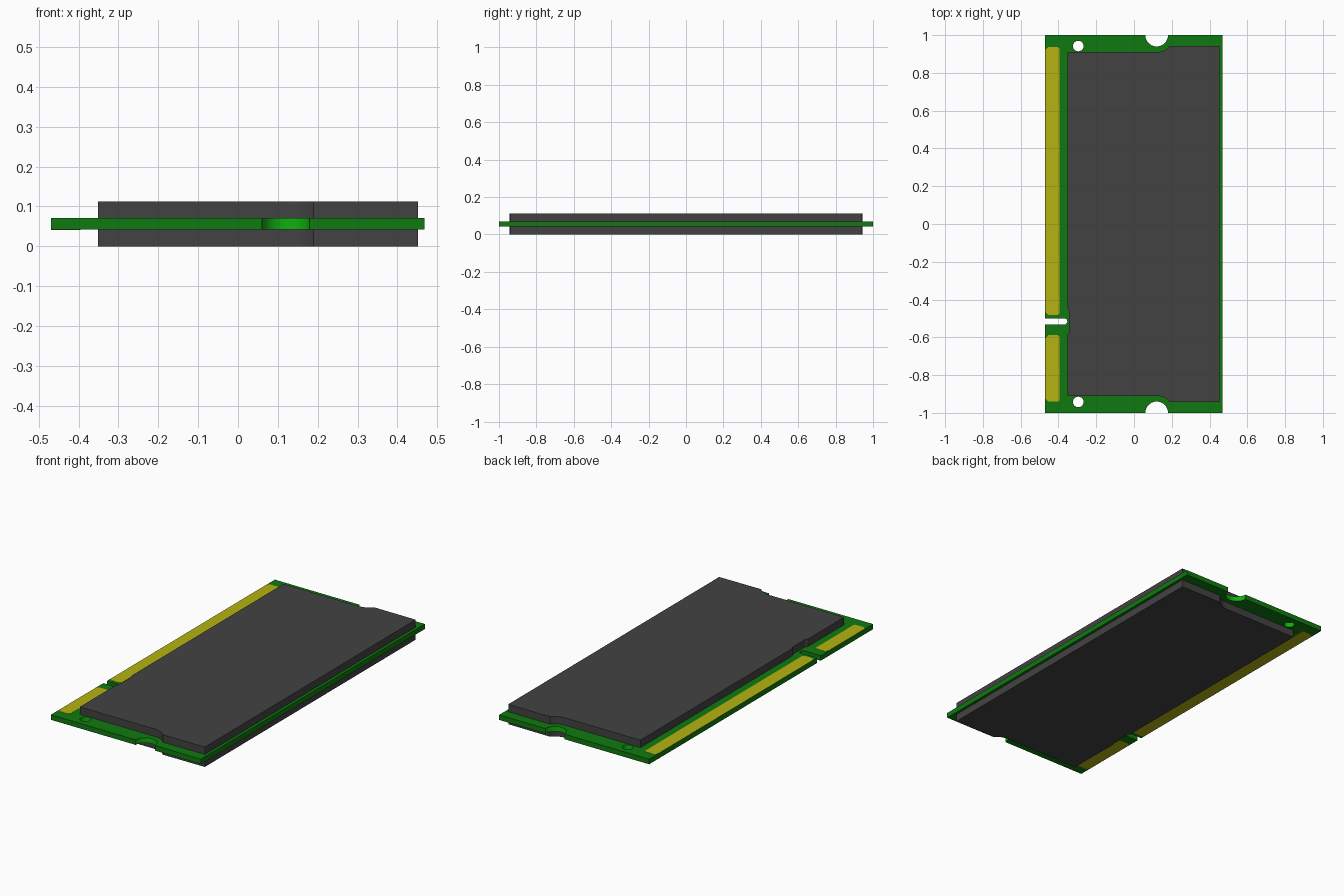
import bpy
import bmesh
import math
from mathutils import Vector

if "Cube" in bpy.data.objects:
    bpy.data.objects.remove(bpy.data.objects["Cube"], do_unlink=True)


def material(name, rgb):
    m = bpy.data.materials.new(name)
    m.use_nodes = True
    m.diffuse_color = (*rgb, 1)
    m.node_tree.nodes["Principled BSDF"].inputs["Base Color"].default_value = (*rgb, 1)
    return m


GREEN = material("board green", (0.005, 0.195, 0.005))
LIGHT_GREEN = material("cutout light green", (0.005, 0.43, 0.005))
GOLD = material("contact gold", (0.46, 0.45, 0.006))
GREY = material("spreader grey", (0.055, 0.055, 0.055))

# Main heights and cutout positions
Z_BOARD, Z_BOARD_TOP, Z_TOP = 0.042, 0.0705, 0.1125
NOTCH_X, NOTCH_R = 0.12, 0.06
HOLE_X, HOLE_Y, HOLE_R = -0.295, 0.942, 0.028


def arc(cx, cy, r, a0, a1, n=16):
    """Points on an arc, angles in degrees."""
    return [(cx + r * math.cos(math.radians(a0 + (a1 - a0) * i / n)),
             cy + r * math.sin(math.radians(a0 + (a1 - a0) * i / n)))
            for i in range(n + 1)]


def slab(name, loops, z0, z1, mats):
    """Extrude an outline (first loop) with holes (other loops) from z0 to z1."""
    bm = bmesh.new()
    edges = []
    for loop in loops:
        vs = [bm.verts.new((x, y, z0)) for x, y in loop]
        edges += [bm.edges.new((vs[i - 1], vs[i])) for i in range(len(vs))]
    if len(loops) == 1:
        bm.faces.new(vs)
    else:
        bmesh.ops.triangle_fill(bm, use_beauty=True, use_dissolve=False, edges=edges)
    ext = bmesh.ops.extrude_face_region(bm, geom=bm.faces[:], use_keep_orig=True)
    top = [g for g in ext["geom"] if isinstance(g, bmesh.types.BMVert)]
    bmesh.ops.translate(bm, verts=top, vec=(0, 0, z1 - z0))
    bmesh.ops.recalc_face_normals(bm, faces=bm.faces[:])
    mesh = bpy.data.meshes.new(name)
    bm.to_mesh(mesh)
    bm.free()
    for m in mats:
        mesh.materials.append(m)
    obj = bpy.data.objects.new(name, mesh)
    bpy.context.collection.objects.link(obj)
    bpy.ops.object.select_all(action='DESELECT')
    obj.select_set(True)
    bpy.context.view_layer.objects.active = obj
    bpy.ops.object.shade_smooth_by_angle(angle=math.radians(30))
    return obj


# Circuit board: end notches, key slot with a round end, two holes
outline = [(-0.47, -1.0)]
outline += arc(NOTCH_X, -1.0, NOTCH_R, 180, 0)
outline += [(0.468, -1.0), (0.468, 1.0)]
outline += arc(NOTCH_X, 1.0, NOTCH_R, 0, -180)
outline += [(-0.47, 1.0), (-0.47, -0.5)]
outline += arc(-0.369, -0.516, 0.016, 90, -90, 10)
outline += [(-0.47, -0.532)]
holes = [arc(HOLE_X, s * HOLE_Y, HOLE_R, 0, 345, 23) for s in (-1, 1)]
board = slab("circuit_board", [outline] + holes, Z_BOARD, Z_BOARD_TOP,
             [GREEN, LIGHT_GREEN])

# Lighter walls inside the notches and holes
for p in board.data.polygons:
    if abs(p.normal.z) < 0.5:
        c = Vector((p.center.x, abs(p.center.y)))
        in_notch = (c - Vector((NOTCH_X, 1.0))).length < NOTCH_R + 0.002
        in_hole = (c - Vector((HOLE_X, HOLE_Y))).length < HOLE_R + 0.002
        p.material_index = int(in_notch or in_hole)

# Heat spreaders: ends step round the notches, shallow recess by the key slot
step = math.degrees(math.acos(0.07 / 0.09))
spreader = [(-0.352, -0.91)]
spreader += arc(NOTCH_X, -1.0, 0.09, 90, step, 8)
spreader += [(0.452, -0.942), (0.452, 0.942)]
spreader += arc(NOTCH_X, 1.0, 0.09, -step, -90, 8)
spreader += [(-0.352, 0.91), (-0.352, -0.447), (-0.343, -0.462),
             (-0.343, -0.572), (-0.352, -0.587)]
slab("top_heat_spreader", [spreader], Z_BOARD_TOP, Z_TOP, [GREY])
slab("bottom_heat_spreader", [spreader], 0.0, Z_BOARD, [GREY])

# Gold contact strips with clipped corners, on both faces
X0, X1, CUT = -0.469, -0.395, 0.016
for part, y0, y1 in (("long", -0.482, 0.937), ("short", -0.941, -0.588)):
    strip = [(X0, y0 + CUT), (X0 + CUT, y0), (X1 - CUT / 2, y0), (X1, y0 + CUT / 2),
             (X1, y1 - CUT / 2), (X1 - CUT / 2, y1), (X0 + CUT, y1), (X0, y1 - CUT)]
    slab(f"top_{part}_contacts", [strip], Z_BOARD_TOP, Z_BOARD_TOP + 0.001, [GOLD])
    slab(f"bottom_{part}_contacts", [strip], Z_BOARD - 0.001, Z_BOARD, [GOLD])
